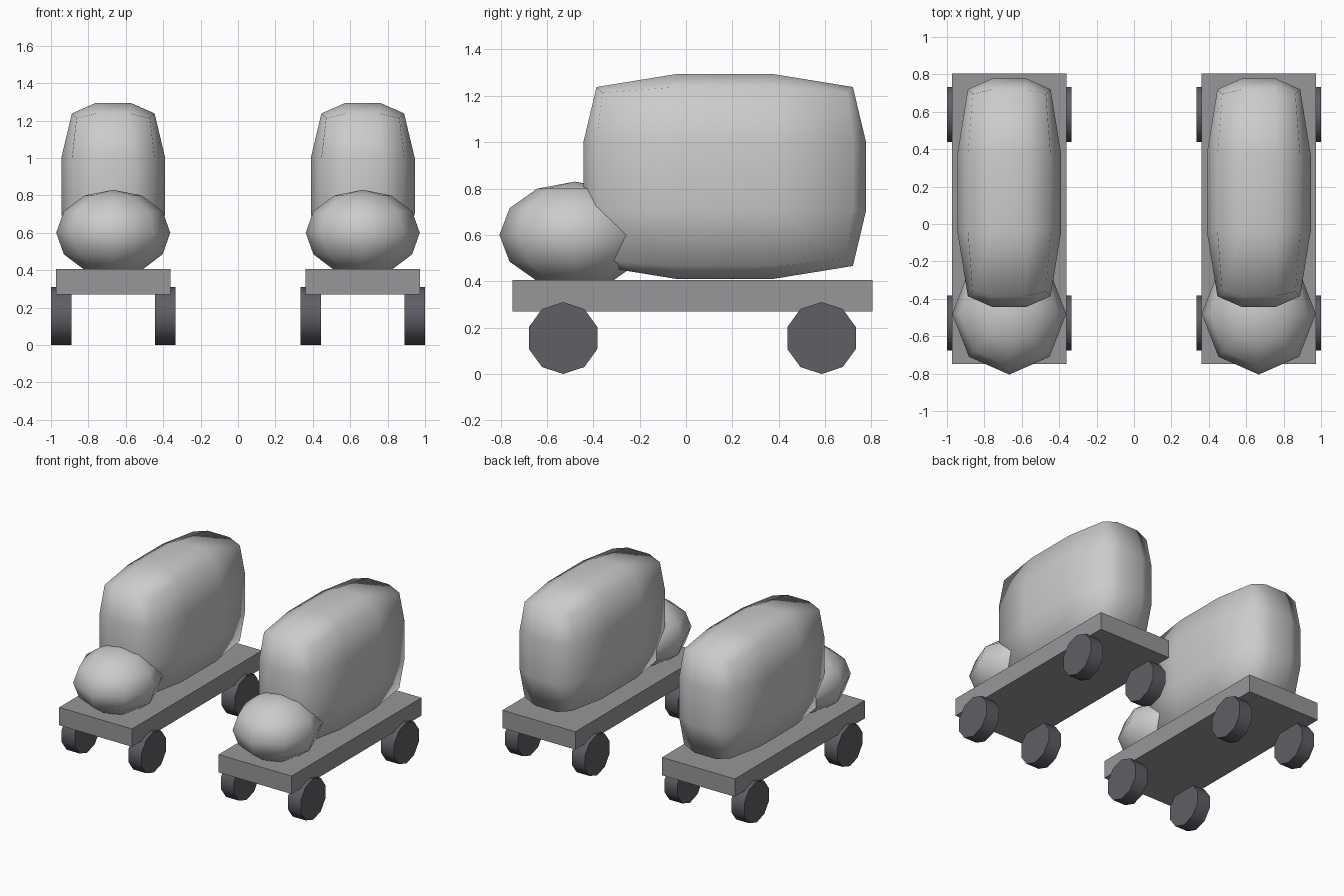
import bpy, bmesh, math
from mathutils import Vector, Matrix

if "Cube" in bpy.data.objects:
    bpy.data.objects.remove(bpy.data.objects["Cube"])


def material(name, rgb):
    m = bpy.data.materials.new(name)
    m.diffuse_color = (*rgb, 1)
    m.use_nodes = True
    m.node_tree.nodes["Principled BSDF"].inputs["Base Color"].default_value = m.diffuse_color
    return m


steel = material("chassis_grey", (0.31, 0.31, 0.32))
rubber = material("rubber", (0.115, 0.112, 0.13))


def finish(name, bm, loc, mat=None, smooth=lambda f: False):
    bmesh.ops.recalc_face_normals(bm, faces=bm.faces[:])
    for f in bm.faces:
        f.smooth = smooth(f)
    me = bpy.data.meshes.new(name)
    bm.to_mesh(me)
    bm.free()
    ob = bpy.data.objects.new(name, me)
    ob.location = loc
    bpy.context.collection.objects.link(ob)
    if mat:
        me.materials.append(mat)
    return ob


def rounded_box(half, r):
    """Cube with a 3x3 grid per side, pushed out from an inner box by radius r."""
    bm = bmesh.new()
    bmesh.ops.create_cube(bm, size=2)
    bmesh.ops.subdivide_edges(bm, edges=bm.edges[:], cuts=2, use_grid_fill=True)
    for v in bm.verts:
        p = Vector([c * h for c, h in zip(v.co, half)])
        inner = Vector([max(r - h, min(h - r, c)) for c, h in zip(p, half)])
        v.co = inner + (p - inner).normalized() * r
    return bm


def wheel(radius, width, sides=10):
    """Ten-sided wheel along x with a corner at the top."""
    bm = bmesh.new()
    ring = [bm.verts.new((-width / 2, radius * math.sin(a), radius * math.cos(a)))
            for a in (2 * math.pi * i / sides for i in range(sides))]
    face = bm.faces.new(ring)
    ext = bmesh.ops.extrude_face_region(bm, geom=[face], use_keep_orig=True)
    moved = [g for g in ext["geom"] if isinstance(g, bmesh.types.BMVert)]
    bmesh.ops.translate(bm, verts=moved, vec=(width, 0, 0))
    return bm


def truck(side, cx):
    # chassis slab
    bm = bmesh.new()
    bmesh.ops.create_cube(bm, size=1, matrix=Matrix.Diagonal((0.61, 1.553, 0.135, 1)))
    finish(side + "_chassis", bm, (cx, 0.028, 0.338), steel)

    # rounded cargo body
    finish(side + "_cargo_body", rounded_box((0.278, 0.61, 0.443), 0.194),
           (cx, 0.167, 0.852), smooth=lambda f: True)

    # low-poly ellipsoid cab
    bm = bmesh.new()
    bmesh.ops.create_uvsphere(bm, u_segments=8, v_segments=6, radius=1,
                              matrix=Matrix.Diagonal((0.305, 0.325, 0.23, 1)))
    finish(side + "_cab", bm, (cx, -0.48, 0.6), smooth=lambda f: True)

    # four wheels, smooth tread and flat sides
    for end, y in (("front", -0.53), ("rear", 0.585)):
        for tag, s in (("a", -1), ("b", 1)):
            ob = finish(f"{side}_{end}_wheel_{tag}", wheel(0.155, 0.109),
                        (cx + s * 0.279, y, 0.155), rubber,
                        lambda f: len(f.verts) == 4)
            for e in ob.data.edges:
                a, b = (ob.data.vertices[i].co for i in e.vertices)
                e.use_edge_sharp = abs(a.x - b.x) < 1e-4


for side, cx in (("left", -0.667), ("right", 0.667)):
    truck(side, cx)
